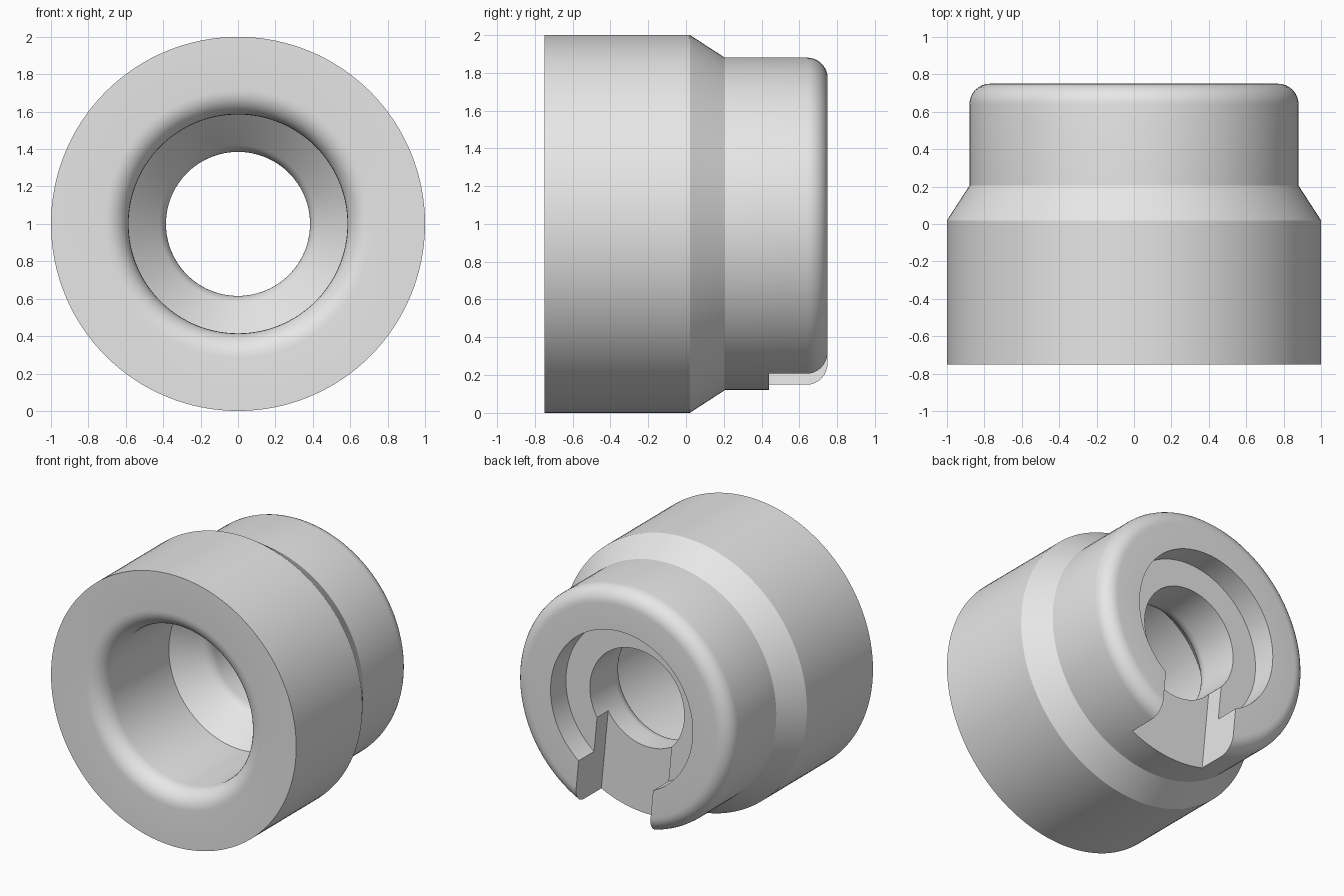
import bpy, bmesh, math
from mathutils import Matrix, Vector

if "Cube" in bpy.data.objects:
    bpy.data.objects.remove(bpy.data.objects["Cube"], do_unlink=True)

SEGMENTS = 128

grey = bpy.data.materials.new("plain grey")
grey.use_nodes = True
grey.diffuse_color = (0.8, 0.8, 0.8, 1)
grey.node_tree.nodes["Principled BSDF"].inputs["Base Color"].default_value = (0.8, 0.8, 0.8, 1)


def arc(y, r, radius, start, end, steps=8):
    """Points (y, r) along a fillet, angles in degrees."""
    angles = [math.radians(start + (end - start) * i / steps) for i in range(steps + 1)]
    return [(y + radius * math.cos(a), r + radius * math.sin(a)) for a in angles]


def new_object(name, bm):
    bmesh.ops.recalc_face_normals(bm, faces=bm.faces)
    mesh = bpy.data.meshes.new(name)
    bm.to_mesh(mesh)
    bm.free()
    mesh.materials.append(grey)
    obj = bpy.data.objects.new(name, mesh)
    bpy.context.collection.objects.link(obj)
    return obj


# Closed section (y, radius): outside, rounded back rim, recess, bore, flared front mouth
profile = [(-0.75, 1.0), (0.02, 1.0), (0.205, 0.88)]
profile += arc(0.64, 0.77, 0.11, 90, 0)
profile += [(0.75, 0.58), (0.57, 0.58), (0.57, 0.385)]
profile += arc(0.28, 0.505, 0.12, 270, 225, 6)
profile += [(0.03, 0.585)]
profile += arc(-0.62, 0.715, 0.13, 270, 180)

# Body: section turned around the y axis at z = 1
bm = bmesh.new()
rings = []
for i in range(SEGMENTS):
    a = 2 * math.pi * i / SEGMENTS
    rings.append([bm.verts.new((r * math.sin(a), y, 1 + r * math.cos(a))) for y, r in profile])
for i, ring in enumerate(rings):
    after = rings[(i + 1) % SEGMENTS]
    for j in range(len(profile)):
        k = (j + 1) % len(profile)
        bm.faces.new((ring[j], ring[k], after[k], after[j]))
body = new_object("bushing_body", bm)

# Slot cutter: slightly tilted box from the bore out through the lower back rim
bm = bmesh.new()
bmesh.ops.create_cube(bm, size=1)
bmesh.ops.scale(bm, vec=(0.61, 0.56, 1.2), verts=bm.verts)
bmesh.ops.translate(bm, vec=(0, 0.72, -0.6), verts=bm.verts)
bmesh.ops.rotate(bm, cent=Vector(), matrix=Matrix.Rotation(math.radians(-5.5), 3, "Y"), verts=bm.verts)
bmesh.ops.translate(bm, vec=(0, 0, 1), verts=bm.verts)
cutter = new_object("slot_cutter", bm)
cutter.hide_render = True

# Cut the slot, then remove the cutter
cut = body.modifiers.new("slot", "BOOLEAN")
cut.operation = "DIFFERENCE"
cut.solver = "EXACT"
cut.object = cutter
bpy.ops.object.select_all(action="DESELECT")
body.select_set(True)
bpy.context.view_layer.objects.active = body
bpy.ops.object.modifier_apply(modifier=cut.name)
bpy.data.objects.remove(cutter, do_unlink=True)

# Smooth round faces, keep machined edges crisp
bpy.ops.object.shade_smooth_by_angle(angle=math.radians(25))
